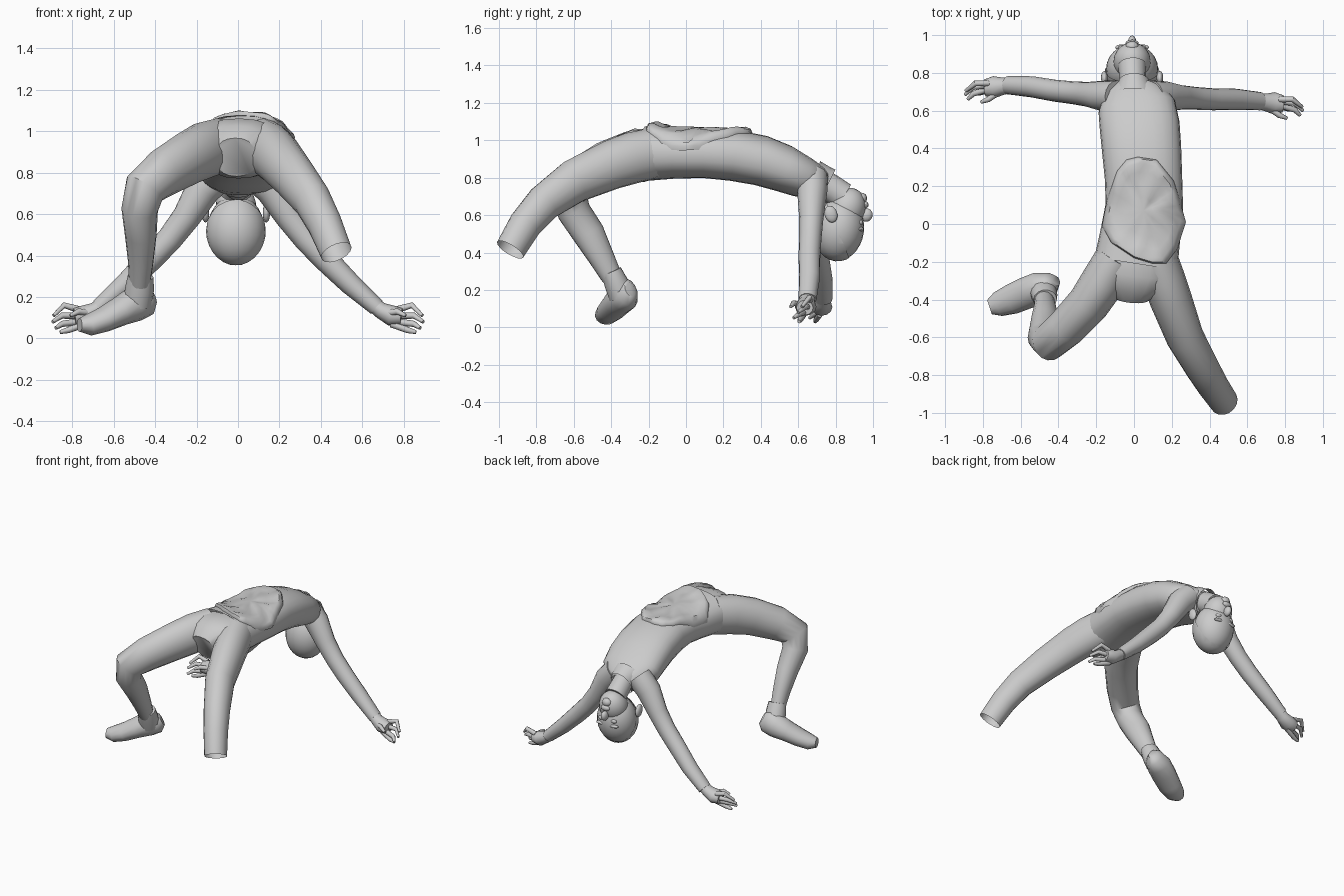
import bpy, bmesh, math
from mathutils import Vector

if "Cube" in bpy.data.objects:
    bpy.data.objects.remove(bpy.data.objects["Cube"])


def finish(name, bm, angle=50):
    bmesh.ops.recalc_face_normals(bm, faces=bm.faces)
    me = bpy.data.meshes.new(name)
    bm.to_mesh(me)
    bm.free()
    ob = bpy.data.objects.new(name, me)
    bpy.context.collection.objects.link(ob)
    bpy.ops.object.select_all(action='DESELECT')
    ob.select_set(True)
    bpy.context.view_layer.objects.active = ob
    bpy.ops.object.shade_smooth_by_angle(angle=math.radians(angle))
    return ob


def spow(v, p):
    return math.copysign(abs(v) ** p, v)


def tube(name, secs, n=16, up=(0, 0, 1), power=2.0, caps=(True, True)):
    """Loft of (x, y, z, half_width, half_height) sections along a path."""
    bm = bmesh.new()
    pts = [Vector(s[:3]) for s in secs]
    up = Vector(up)
    rings = []
    for i, s in enumerate(secs):
        t = (pts[min(i + 1, len(pts) - 1)] - pts[max(i - 1, 0)]).normalized()
        up = (up - t * up.dot(t)).normalized()
        side = t.cross(up)
        ring = []
        for k in range(n):
            a = 2 * math.pi * k / n
            ring.append(bm.verts.new(pts[i] + side * s[3] * spow(math.cos(a), 2 / power)
                                     + up * s[4] * spow(math.sin(a), 2 / power)))
        rings.append(ring)
    for r0, r1 in zip(rings, rings[1:]):
        for k in range(n):
            j = (k + 1) % n
            bm.faces.new((r0[k], r0[j], r1[j], r1[k]))
    if caps[0]:
        bm.faces.new(rings[0])
    if caps[1]:
        bm.faces.new(rings[-1])
    return finish(name, bm)


def ball(name, c, r, tilt=0.0, cut=None, seg=24):
    """Ellipsoid tilted about x, optionally cut by a plane (point, normal)."""
    bm = bmesh.new()
    bmesh.ops.create_uvsphere(bm, u_segments=seg, v_segments=seg // 2 + 2, radius=1)
    ct, st = math.cos(tilt), math.sin(tilt)
    for v in bm.verts:
        x, y, z = v.co.x * r[0], v.co.y * r[1], v.co.z * r[2]
        v.co = (c[0] + x, c[1] + y * ct - z * st, c[2] + y * st + z * ct)
    if cut:
        geom = bm.verts[:] + bm.edges[:] + bm.faces[:]
        bmesh.ops.bisect_plane(bm, geom=geom, plane_co=cut[0], plane_no=cut[1], clear_outer=True)
    return finish(name, bm)


# Shirt: arched torso, open at the hem
TORSO = [(.01, -.21, .93, .222, .147), (.035, -.05, .93, .212, .134), (.055, .1, .928, .205, .13),
         (.05, .25, .92, .205, .137), (.04, .4, .892, .21, .135), (.03, .52, .85, .212, .127),
         (.015, .62, .805, .205, .112), (.0, .70, .775, .16, .09), (0, .74, .755, .09, .07)]
tube("shirt_torso", TORSO, n=24, power=2.4, caps=(False, True))

# Trousers: pelvis, a cut-off leg and a bent leg
tube("trouser_pelvis", [(.015, -.17, .93, .205, .13), (.01, -.25, .92, .215, .145),
                        (-.005, -.32, .90, .17, .135), (-.01, -.38, .875, .10, .10)], n=20, power=2.3)
tube("cut_leg", [(.115, -.18, .93, .115, .135), (.155, -.29, .905, .115, .138), (.195, -.4, .868, .112, .132),
                 (.27, -.6, .78, .10, .118), (.36, -.76, .665, .09, .10),
                 (.42, -.86, .55, .083, .09), (.475, -.94, .415, .077, .082)], caps=(True, False))
tube("bent_leg", [(-.09, -.18, .93, .115, .135), (-.16, -.3, .91, .118, .138), (-.24, -.42, .87, .112, .13),
                  (-.36, -.55, .80, .105, .118), (-.45, -.625, .725, .098, .105),
                  (-.475, -.60, .62, .09, .088), (-.47, -.52, .5, .088, .075),
                  (-.47, -.45, .37, .07, .06), (-.475, -.395, .265, .056, .05)])

# Shoe: ankle shaft and foot from heel to toe
tube("shoe_shaft", [(-.47, -.40, .30, .062, .056), (-.475, -.375, .24, .07, .065),
                    (-.485, -.345, .17, .07, .07)], n=14, up=(0, 1, 0))
tube("shoe_foot", [(-.415, -.30, .205, .03, .045), (-.44, -.315, .19, .06, .08), (-.50, -.335, .165, .082, .085),
                   (-.57, -.365, .13, .085, .07), (-.65, -.40, .09, .08, .06),
                   (-.72, -.425, .065, .066, .052), (-.765, -.44, .065, .04, .033)], n=14)

# Arms, cuffs and hands; the second side sits slightly further back
FINGERS = [((.77, .66, .14), (.84, .66, .16), (.89, .62, .11)),
           ((.77, .65, .11), (.85, .64, .11), (.895, .60, .08)),
           ((.77, .63, .08), (.85, .605, .07), (.88, .575, .05)),
           ((.74, .63, .07), (.82, .61, .04), (.86, .605, .03)),
           ((.71, .62, .12), (.77, .575, .13), (.81, .56, .11))]
for s, label in ((1, "left"), (-1, "right")):
    def place(p):
        dy = 0.0 if s > 0 else .085 * min(1, max(0, (p[0] - .15) / .5))
        return (p[0] * s, p[1] + dy) + tuple(p[2:])
    arm = [(.09, .675, .80, .085, .09), (.17, .675, .72, .08, .085), (.25, .67, .585, .065, .068),
           (.33, .665, .48, .06, .062), (.42, .66, .385, .058, .06), (.54, .66, .265, .056, .053),
           (.67, .65, .15, .048, .042)]
    tube(label + "_sleeve", [place(p) for p in arm])
    palm = [(.63, .653, .18, .04, .034), (.69, .645, .135, .045, .04), (.74, .64, .11, .058, .05),
            (.79, .635, .105, .045, .04)]
    tube(label + "_palm", [place(p) for p in palm], n=12)
    for i, f in enumerate(FINGERS):
        tube(f"{label}_finger_{i + 1}",
             [place(p + (r, r)) for p, r in zip(f, (.017, .015, .009))], n=8)

# Neck and collar
tube("neck", [(0, .66, .79, .075, .075), (-.005, .75, .76, .068, .075), (-.01, .84, .70, .075, .075)])
tube("collar", [(0, .68, .785, .12, .11), (0, .735, .765, .09, .098), (0, .755, .755, .08, .098)],
     n=20, caps=(False, False))

# Head hanging upside down, hair cap over the crown
ball("skull", (-.01, .82, .525), (.138, .132, .168), tilt=-.12)
ball("jaw", (-.01, .86, .635), (.098, .098, .115), tilt=-.45)
ball("hair_cap", (-.01, .818, .525), (.145, .138, .173), tilt=-.12,
     cut=((0, .82, .50), (0, .92, .38)))
ball("chin", (-.01, .94, .69), (.035, .028, .03), seg=12)
ball("lips", (-.01, .958, .655), (.035, .018, .02), seg=12)
ball("nose", (-.01, .965, .60), (.022, .033, .036), tilt=-.3, seg=12)
for s, label in ((1, "left"), (-1, "right")):
    ball(label + "_ear", (-.01 + s * .147, .775, .605), (.018, .034, .046), tilt=.3, seg=14)
    ball(label + "_eye", (-.01 + s * .05, .932, .56), (.024, .015, .015), seg=12)
    ball(label + "_brow", (-.01 + s * .05, .935, .525), (.04, .016, .012), seg=12)


# Ragged torn patch lying over the belly
def torso_top(x, y):
    y = max(-.205, y)
    for p, q in zip(TORSO, TORSO[1:]):
        if y <= q[1]:
            f = (y - p[1]) / (q[1] - p[1])
            cx, cz, a, b = (p[i] + (q[i] - p[i]) * f for i in (0, 2, 3, 4))
            u = min(.98, abs(x - cx) / a)
            return cz + b * (1 - u ** 2.4) ** (1 / 2.4)


OUTLINE = [(.02, .355), (.12, .34), (.21, .23), (.25, .10), (.275, .01), (.23, -.13), (.17, -.21),
           (.10, -.21), (.0, -.18), (-.12, -.10), (-.17, -.01), (-.145, .12), (-.09, .28), (-.04, .34)]
bm = bmesh.new()
cen = Vector((.05, .07))
outline = []
for i, p in enumerate(OUTLINE):
    q = OUTLINE[(i + 1) % len(OUTLINE)]
    outline += [Vector(p).lerp(Vector(q), t / 3) for t in range(3)]
mid = bm.verts.new((cen.x, cen.y, torso_top(*cen) + .008))
prev = None
for r, lift in ((.25, .008), (.5, .006), (.72, .01), (.88, .024), (.97, .022), (1.0, .004), (.98, -.02)):
    ring = []
    for k, o in enumerate(outline):
        p = cen.lerp(o, r)
        rough = .006 * math.sin(p.x * 45 + 2 * math.sin(p.y * 28)) * (1 if r < .9 else .5)
        ring.append(bm.verts.new((p.x, p.y, torso_top(p.x, p.y) + lift + rough)))
    n = len(ring)
    for k in range(n):
        j = (k + 1) % n
        if prev:
            bm.faces.new((prev[k], prev[j], ring[j], ring[k]))
        else:
            bm.faces.new((mid, ring[k], ring[j]))
    prev = ring
finish("torn_belly_patch", bm)
